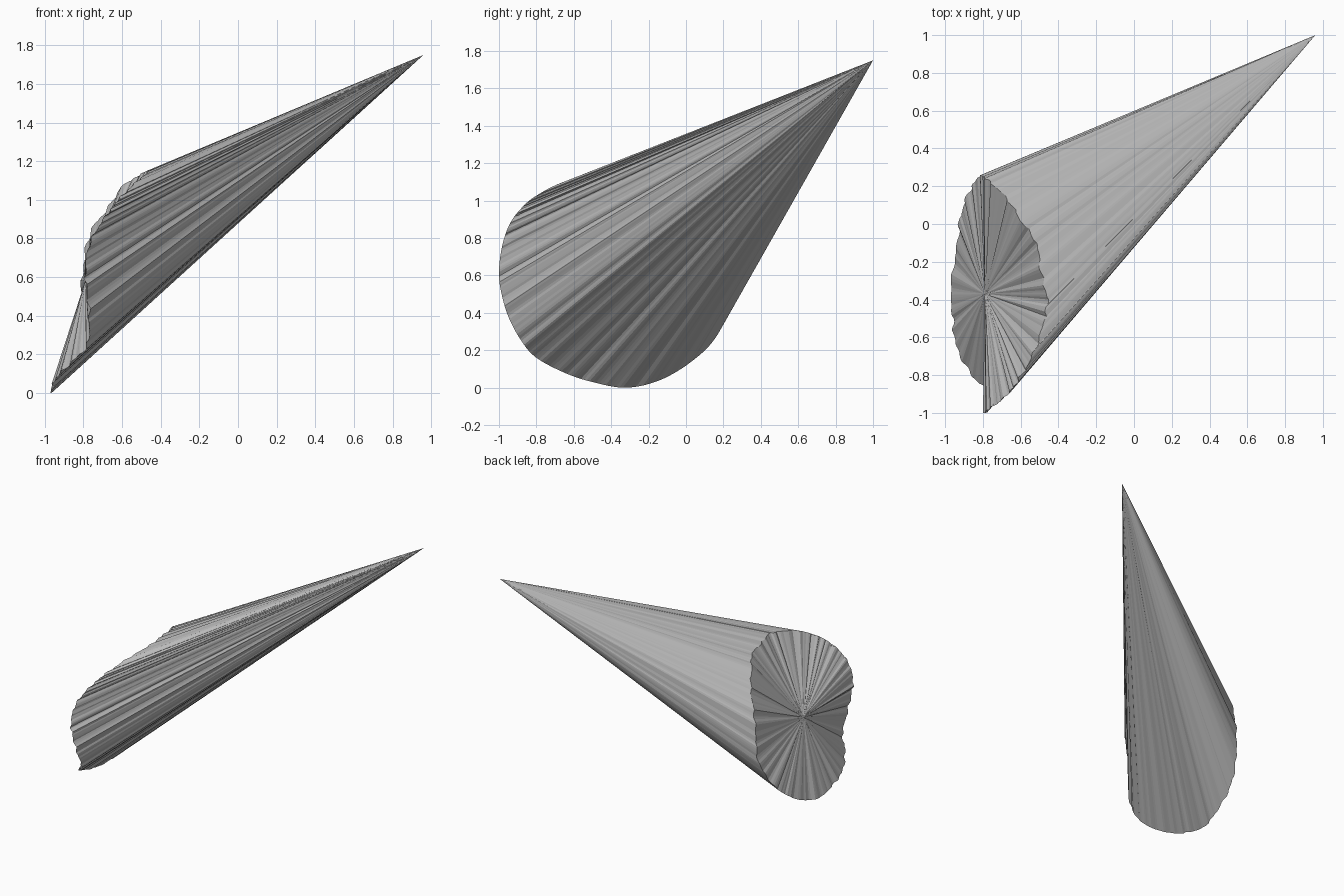
import bpy, bmesh, math, random
from mathutils import Vector

cube = bpy.data.objects.get("Cube")
if cube:
    bpy.data.objects.remove(cube, do_unlink=True)

random.seed(4)
APEX = Vector((0.96, 1.0, 1.75))
HUB = Vector((-0.79, -0.37, 0.58))
STEPS = 10

# Guide points of the warped rim, from the bottom round the front
guide = [Vector(p) for p in (
    (-.97, -.32, 0), (-.96, -.5, .03), (-.94, -.65, .08), (-.86, -.8, .16),
    (-.78, -.88, .25), (-.77, -.95, .38), (-.78, -.99, .52), (-.79, -1, .63),
    (-.77, -.98, .77), (-.71, -.94, .88), (-.65, -.88, .96), (-.6, -.81, 1.02),
    (-.53, -.68, 1.09), (-.48, -.53, 1.13), (-.46, -.4, 1.15), (-.49, -.27, 1.14),
    (-.52, -.1, 1.12), (-.6, .02, 1.07), (-.67, .13, .96), (-.76, .22, .84),
    (-.8, .25, .66), (-.82, .25, .47), (-.88, .16, .27), (-.92, .03, .14),
    (-.94, -.14, .04))]


def smooth_loop(points, steps):
    """Closed curve that passes through every guide point."""
    loop = []
    count = len(points)
    for i in range(count):
        a, b, c, d = (points[(i + k) % count] for k in (-1, 0, 1, 2))
        for s in range(steps):
            t = s / steps
            loop.append(0.5 * (2 * b + (c - a) * t
                               + (2 * a - 5 * b + 4 * c - d) * t ** 2
                               + (3 * b - a - 3 * c + d) * t ** 3))
    return loop


def ripple(angle):
    """Fine uneven waves that make the radiating creases."""
    waves = 0.005 * math.sin(29 * angle) + 0.004 * math.sin(47 * angle + 1)
    return waves + random.uniform(-0.0025, 0.0025)


rim = smooth_loop(guide, STEPS)
for i, point in enumerate(rim):
    point.x = max(point.x + ripple(math.tau * i / len(rim)), -0.97)
    point.z = max(point.z, 0)

# Plain grey surface
grey = bpy.data.materials.new("plain grey")
grey.use_nodes = True
colour = (0.5, 0.5, 0.5, 1)
grey.diffuse_color = colour
grey.node_tree.nodes["Principled BSDF"].inputs["Base Color"].default_value = colour


def build_fan(name, centre, flip):
    """Triangles from the rim to one centre point."""
    bm = bmesh.new()
    ring = [bm.verts.new(p) for p in rim]
    tip = bm.verts.new(centre)
    for a, b in zip(ring, ring[1:] + ring[:1]):
        bm.faces.new((b, a, tip) if flip else (a, b, tip))
    mesh = bpy.data.meshes.new(name)
    bm.to_mesh(mesh)
    bm.free()
    mesh.materials.append(grey)
    obj = bpy.data.objects.new(name, mesh)
    bpy.context.collection.objects.link(obj)
    return obj


# Long slanted body, and the creased end that closes it
build_fan("cone_body", APEX, True)
build_fan("creased_end", HUB, False)
